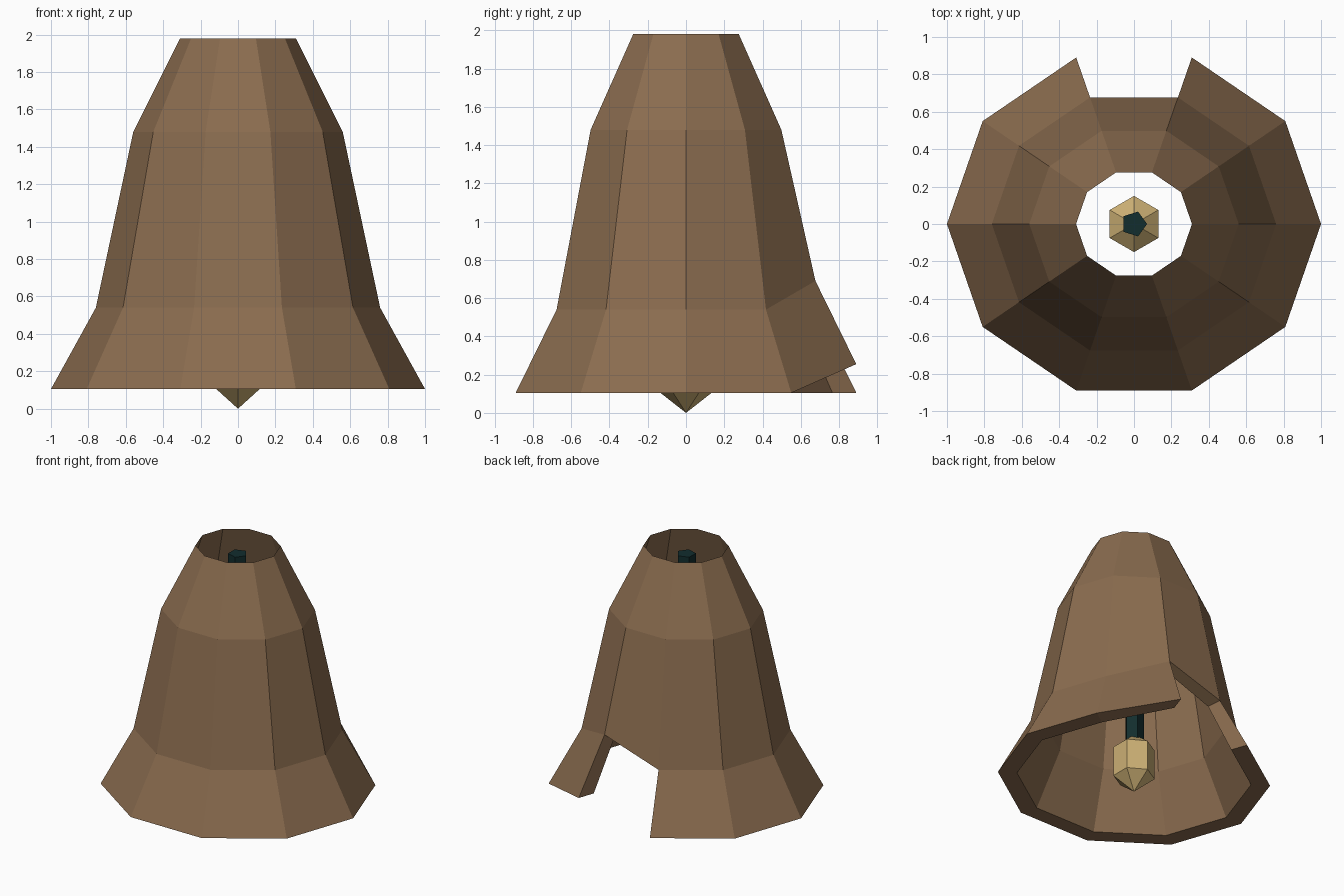
import bpy, bmesh, math

if "Cube" in bpy.data.objects:
    bpy.data.objects.remove(bpy.data.objects["Cube"])


def material(name, rgb):
    m = bpy.data.materials.new(name)
    m.diffuse_color = (*rgb, 1)
    m.use_nodes = True
    m.node_tree.nodes["Principled BSDF"].inputs["Base Color"].default_value = m.diffuse_color
    return m


def add_object(name, bm, mat):
    bmesh.ops.recalc_face_normals(bm, faces=bm.faces[:])
    mesh = bpy.data.meshes.new(name)
    bm.to_mesh(mesh)
    bm.free()
    mesh.materials.append(mat)
    ob = bpy.data.objects.new(name, mesh)
    bpy.context.collection.objects.link(ob)
    return ob


bronze = material("dull bronze", (0.255, 0.150, 0.078))
brass = material("pale brass", (0.60, 0.43, 0.175))
iron = material("dark iron", (0.006, 0.026, 0.027))

# Bell shell: ten-sided closed profile (radius, height), outer wall then inner wall
SIDES, SQUASH = 10, 0.936
BREAK = 2          # side at the back whose lower flare is broken away
LIFT = 0.15        # upward bend of one broken edge
profile = [(1.0, 0.105), (0.76, 0.54), (0.56, 1.48), (0.31, 1.98),
           (0.49, 1.44), (0.655, 0.52), (0.86, 0.105)]
LOW = (0, 1, 5, 6)  # profile points in the flared part
bm = bmesh.new()
rings = []
for i in range(SIDES):
    a = math.tau * i / SIDES
    ring = []
    for j, (r, z) in enumerate(profile):
        if i == BREAK and j in LOW:
            z += LIFT
        ring.append(bm.verts.new((r * math.cos(a), r * SQUASH * math.sin(a), z)))
    rings.append(ring)
n = len(profile)
for i in range(SIDES):
    p, q = rings[i], rings[(i + 1) % SIDES]
    for j in range(n):
        k = (j + 1) % n
        if i == BREAK and j in LOW and k in LOW and (j, k) != (1, 5):
            continue
        bm.faces.new((p[j], q[j], q[k], p[k]))
# Broken faces: the two flap ends and the underside of the gap
for ring in (rings[BREAK], rings[BREAK + 1]):
    bm.faces.new([ring[j] for j in LOW])
p, q = rings[BREAK], rings[BREAK + 1]
bm.faces.new((p[1], q[1], q[5], p[5]))
add_object("bell_shell", bm, bronze)

# Clapper weight: six-sided prism with pointed ends
bm = bmesh.new()
bmesh.ops.create_uvsphere(bm, u_segments=6, v_segments=3, radius=1)
for v in bm.verts:
    ring_scale = 0.15 / math.sin(math.pi / 3)
    v.co.x *= ring_scale
    v.co.y *= ring_scale
    v.co.z = 0.235 + v.co.z * 0.235
add_object("clapper_weight", bm, brass)

# Clapper rod: five-sided bar reaching up into the crown
bm = bmesh.new()
R, Z0, Z1 = 0.07, 0.40, 1.92
ends = [[bm.verts.new((R * math.cos(math.tau * i / 5), R * math.sin(math.tau * i / 5), z))
         for i in range(5)] for z in (Z0, Z1)]
for i in range(5):
    k = (i + 1) % 5
    bm.faces.new((ends[0][i], ends[0][k], ends[1][k], ends[1][i]))
for e in ends:
    bm.faces.new(e)
add_object("clapper_rod", bm, iron)
